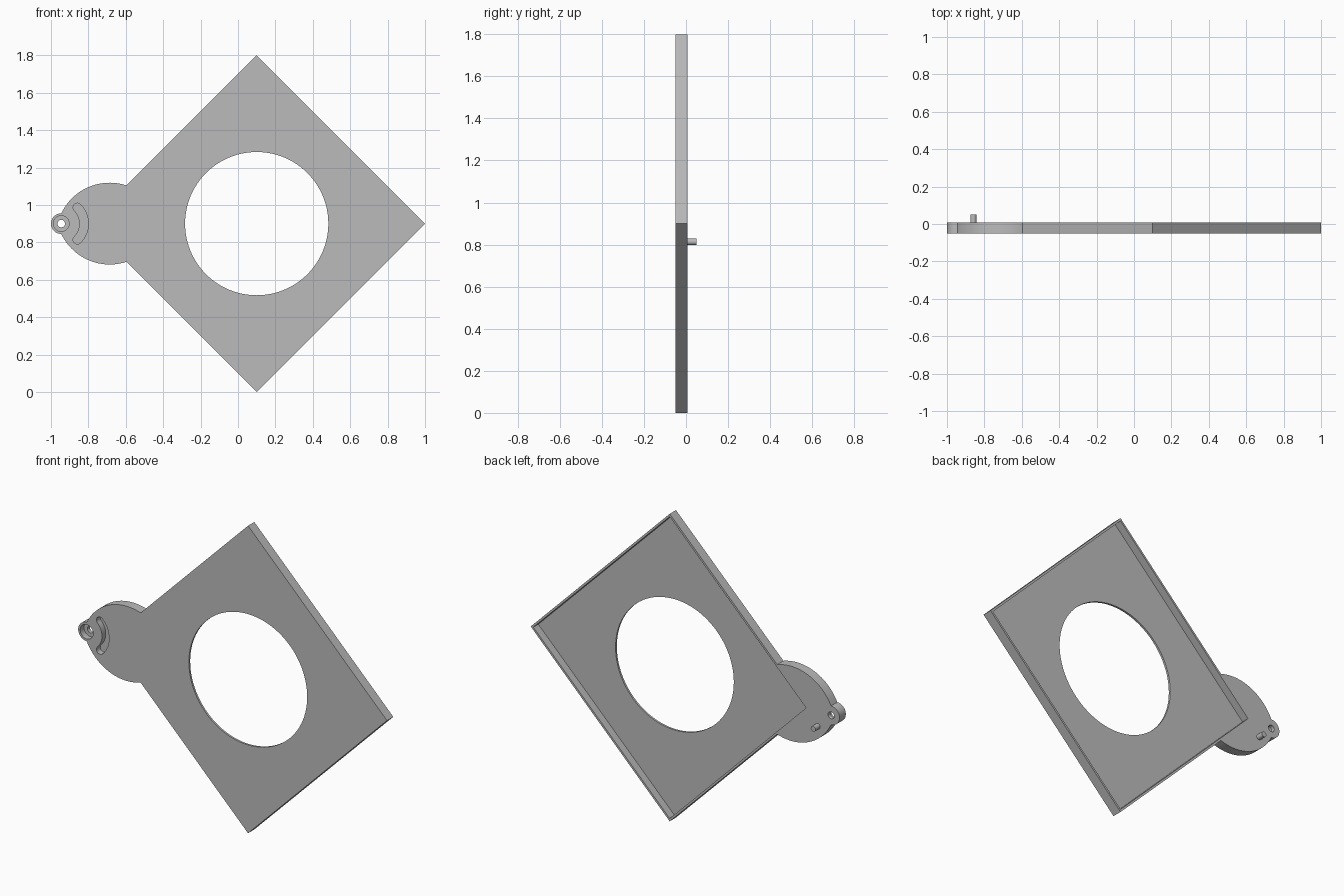
import bpy
import bmesh
from math import sin, cos, pi, radians, atan2

if "Cube" in bpy.data.objects:
    bpy.data.objects.remove(bpy.data.objects["Cube"])

FRONT, BACK = -0.05, 0.008      # depth of the plate
WALL = 0.012                    # sheet thickness
MID = 0.9                       # height of the centre line
PLATE_X, HALF = 0.1, 0.9        # diamond centre and half diagonal
PIVOT_X = -0.945

grey = bpy.data.materials.new("plain grey")
grey.use_nodes = True
grey.diffuse_color = (0.5, 0.5, 0.5, 1)
grey.node_tree.nodes["Principled BSDF"].inputs["Base Color"].default_value = (0.5, 0.5, 0.5, 1)


def arc(x, z, r, a, b, n):
    """Points on an arc, angles in degrees."""
    steps = [radians(a + (b - a) * i / n) for i in range(n + 1)]
    return [(x + r * cos(t), z + r * sin(t)) for t in steps]


def circle(x, z, r, n=48):
    return arc(x, z, r, 0, 360, n)[:-1]


def diamond(r):
    return circle(PLATE_X, MID, r, 4)


def prism(name, outline, y0, y1):
    """Extrude an x-z outline from y0 to y1."""
    bm = bmesh.new()
    face = bm.faces.new([bm.verts.new((x, y0, z)) for x, z in outline])
    ext = bmesh.ops.extrude_face_region(bm, geom=[face])
    verts = [v for v in ext["geom"] if isinstance(v, bmesh.types.BMVert)]
    bmesh.ops.translate(bm, verts=verts, vec=(0, y1 - y0, 0))
    bmesh.ops.recalc_face_normals(bm, faces=bm.faces)
    mesh = bpy.data.meshes.new(name)
    bm.to_mesh(mesh)
    bm.free()
    mesh.materials.append(grey)
    obj = bpy.data.objects.new(name, mesh)
    bpy.context.collection.objects.link(obj)
    return obj


def select(obj):
    bpy.ops.object.select_all(action="DESELECT")
    obj.select_set(True)
    bpy.context.view_layer.objects.active = obj


def combine(target, tool, operation):
    tool.hide_render = True
    mod = target.modifiers.new(tool.name, "BOOLEAN")
    mod.operation, mod.object, mod.solver = operation, tool, "EXACT"
    select(target)
    bpy.ops.object.modifier_apply(modifier=mod.name)
    bpy.data.objects.remove(tool)


# Side arm: two shallow arcs meeting a rounded tip
lobe_x, lobe_r, drop, tip_r = -0.686, 0.2866, 0.068, 0.055
start = 180 - math_deg if (math_deg := atan2(tip_r + drop, lobe_x - PIVOT_X) * 180 / pi) else 180
upper = arc(lobe_x, MID - drop, lobe_r, 68, start, 28)
lower = [(x, 2 * MID - z) for x, z in reversed(upper)]
tip = arc(PIVOT_X, MID, tip_r, 90, 270, 20)[1:-1]
arm = prism("arm", upper + tip + lower, FRONT, BACK)

# Diamond plate joined to the arm
plate = prism("mounting_plate", diamond(HALF), FRONT, BACK)
combine(plate, arm, "UNION")

# Shallow tray in the back and the large round opening
combine(plate, prism("tray_cut", diamond(HALF - WALL * 1.414), FRONT + WALL, 0.1), "DIFFERENCE")
combine(plate, prism("opening_cut", circle(PLATE_X, MID, 0.383, 96), -0.1, 0.1), "DIFFERENCE")

# Pivot hole with a counterbore in front
combine(plate, prism("counterbore_cut", circle(PIVOT_X, MID, 0.042), -0.1, -0.015), "DIFFERENCE")
combine(plate, prism("pivot_cut", circle(PIVOT_X, MID, 0.02), -0.1, 0.1), "DIFFERENCE")

# Curved blind slot with round ends, centred on the pivot
slot_r, half_w, sweep = 0.122, 0.023, 45
end_x, end_z = slot_r * cos(radians(sweep)), slot_r * sin(radians(sweep))
slot = arc(PIVOT_X, MID, slot_r + half_w, -sweep, sweep, 24)
slot += arc(PIVOT_X + end_x, MID + end_z, half_w, sweep, sweep + 180, 12)[1:-1]
slot += arc(PIVOT_X, MID, slot_r - half_w, sweep, -sweep, 24)
slot += arc(PIVOT_X + end_x, MID - end_z, half_w, 180 - sweep, 360 - sweep, 12)[1:-1]
combine(plate, prism("slot_cut", slot, -0.1, -0.015), "DIFFERENCE")

# Small stop peg on the back of the arm
peg = prism("stop_peg", circle(PIVOT_X + end_x, MID - end_z, 0.016, 24), BACK - 0.01, 0.05)

for obj in (plate, peg):
    select(obj)
    bpy.ops.object.shade_smooth_by_angle(angle=radians(30))
